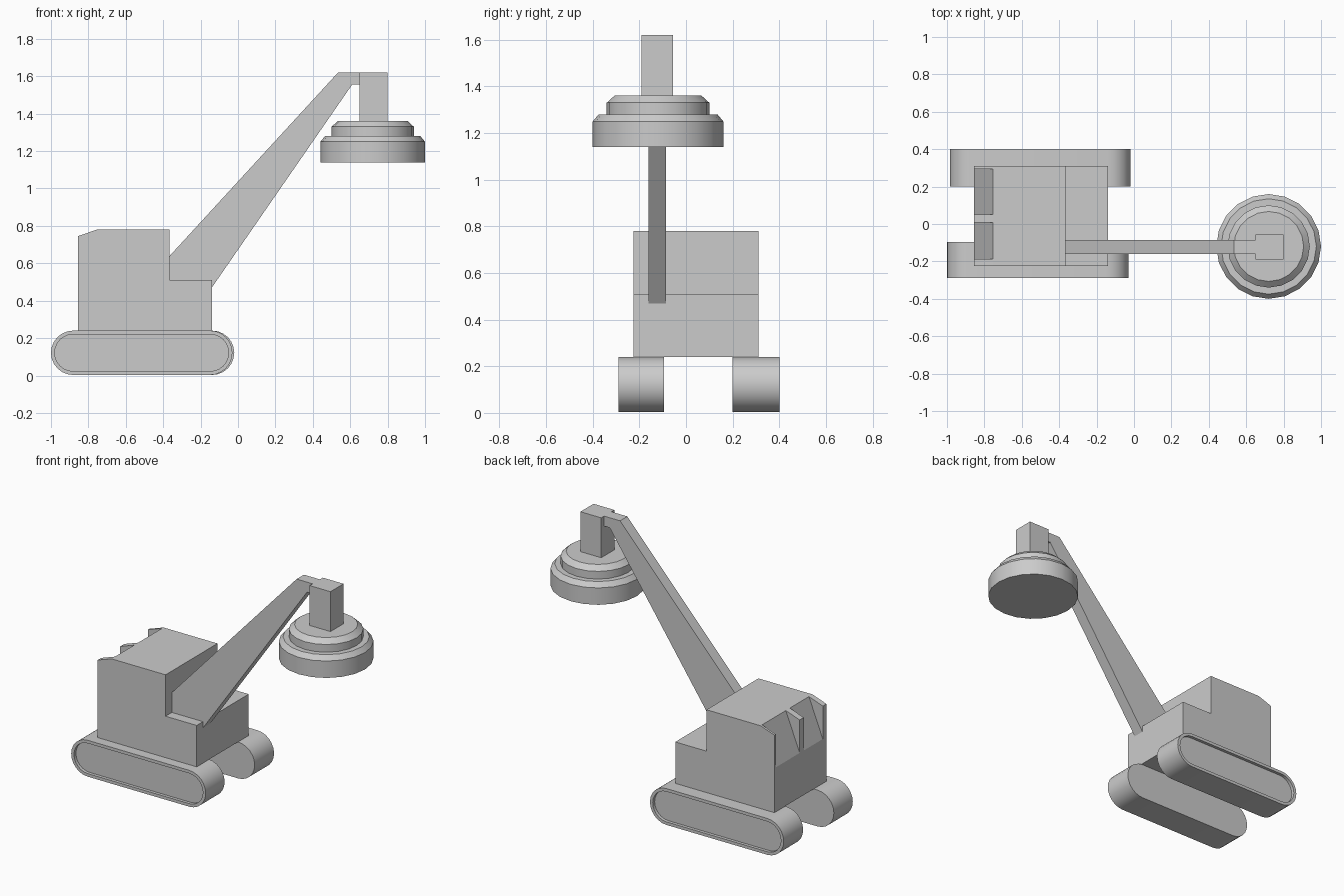
import bpy, bmesh, math

if "Cube" in bpy.data.objects:
    bpy.data.objects.remove(bpy.data.objects["Cube"])


def finish(bm, name, smooth=False):
    bmesh.ops.recalc_face_normals(bm, faces=bm.faces)
    mesh = bpy.data.meshes.new(name)
    bm.to_mesh(mesh)
    bm.free()
    ob = bpy.data.objects.new(name, mesh)
    bpy.context.collection.objects.link(ob)
    if smooth:
        bpy.ops.object.select_all(action='DESELECT')
        ob.select_set(True)
        bpy.context.view_layer.objects.active = ob
        bpy.ops.object.shade_smooth_by_angle(angle=math.radians(30))
    return ob


def extrude_xz(bm, profile, y0, y1):
    """Extrude an x-z profile from y0 to y1; returns the face at y0."""
    a = [bm.verts.new((x, y0, z)) for x, z in profile]
    b = [bm.verts.new((x, y1, z)) for x, z in profile]
    n = len(profile)
    cap = bm.faces.new(a)
    bm.faces.new(b[::-1])
    for i in range(n):
        j = (i + 1) % n
        bm.faces.new((a[i], b[i], b[j], a[j]))
    return cap


def prism(name, profile, y0, y1):
    bm = bmesh.new()
    extrude_xz(bm, profile, y0, y1)
    return finish(bm, name)


def stadium(x0, x1, z0, z1, steps=12):
    r = (z1 - z0) / 2
    zc = (z0 + z1) / 2
    pts = []
    for xc, start in ((x1 - r, -90), (x0 + r, 90)):
        for i in range(steps + 1):
            t = math.radians(start + 180 * i / steps)
            pts.append((xc + r * math.cos(t), zc + r * math.sin(t)))
    return pts


# crawler track with a recessed outer side
def track(name, x0, x1, y_outer, y_inner, rim=0.02, depth=0.02):
    bm = bmesh.new()
    cap = extrude_xz(bm, stadium(x0, x1, 0.003, 0.24), y_outer, y_inner)
    bmesh.ops.recalc_face_normals(bm, faces=bm.faces)
    bmesh.ops.inset_region(bm, faces=[cap], thickness=rim)
    ext = bmesh.ops.extrude_discrete_faces(bm, faces=[cap])
    face = ext['faces'][0]
    step = depth if y_inner > y_outer else -depth
    bmesh.ops.translate(bm, verts=face.verts, vec=(0, step, 0))
    return finish(bm, name, smooth=True)


track("front_track", -1.0, -0.03, -0.29, -0.095)
track("back_track", -0.985, -0.02, 0.40, 0.20)

# cab body with sloped rear
prism("cab_body", [(-0.855, 0.24), (-0.14, 0.24), (-0.14, 0.51), (-0.365, 0.51),
                   (-0.365, 0.78), (-0.755, 0.78), (-0.855, 0.53)], -0.225, 0.31)

# ribs standing on the sloped rear
for i, (y0, y1) in enumerate(((-0.225, -0.188), (0.008, 0.05), (0.295, 0.31))):
    prism(f"rear_rib_{i + 1}",
          [(-0.755, 0.78), (-0.855, 0.745), (-0.855, 0.53)], y0, y1)

# tapered boom
prism("boom", [(-0.365, 0.47), (-0.14, 0.47), (0.61, 1.555), (0.65, 1.555),
               (0.65, 1.62), (0.535, 1.62), (-0.365, 0.64)], -0.16, -0.085)

# hanger block at the boom tip
prism("hanger_block", [(0.65, 1.36), (0.80, 1.36), (0.80, 1.62), (0.65, 1.62)],
      -0.19, -0.055)

# stepped lifting disc
profile = [(0.28, 1.14), (0.28, 1.25), (0.255, 1.28), (0.22, 1.28),
           (0.22, 1.33), (0.187, 1.36)]
SIDES = 20
bm = bmesh.new()
rings = []
for r, z in profile:
    rings.append([bm.verts.new((0.72 + r * math.cos(math.tau * k / SIDES),
                                -0.12 + r * math.sin(math.tau * k / SIDES), z))
                  for k in range(SIDES)])
for lo, hi in zip(rings, rings[1:]):
    for k in range(SIDES):
        m = (k + 1) % SIDES
        bm.faces.new((lo[k], lo[m], hi[m], hi[k]))
bm.faces.new(rings[0][::-1])
bm.faces.new(rings[-1])
finish(bm, "lifting_disc", smooth=True)
